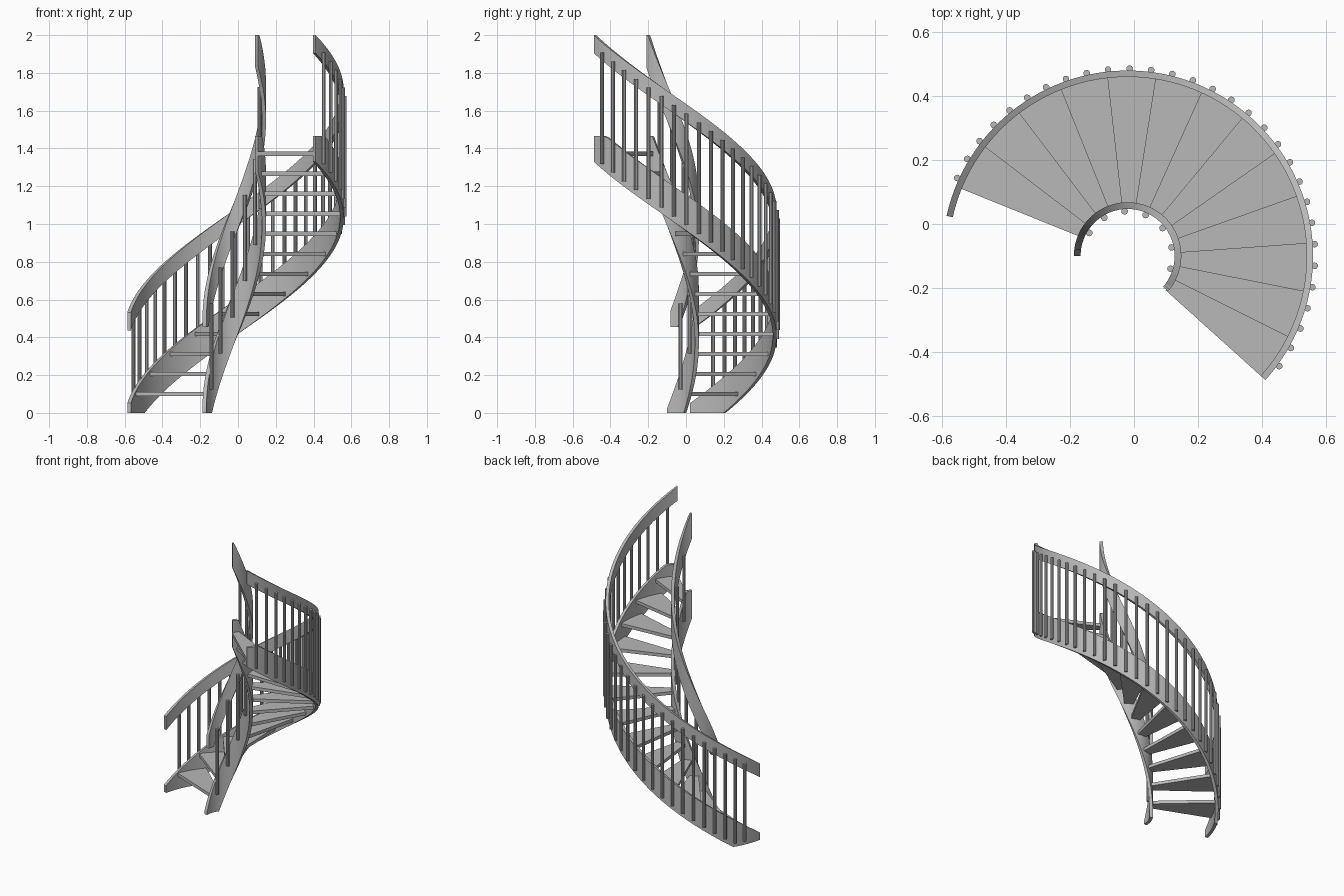
import bpy, bmesh, math

cube = bpy.data.objects.get("Cube")
if cube:
    bpy.data.objects.remove(cube)

CX, CY = -0.02, -0.10          # axis of the spiral
END = -42                      # angle of the top end, degrees

grey = bpy.data.materials.new("plain grey")
grey.diffuse_color = (0.48, 0.48, 0.48, 1)
grey.use_nodes = True
bsdf = grey.node_tree.nodes["Principled BSDF"]
bsdf.inputs["Base Color"].default_value = (0.48, 0.48, 0.48, 1)
bsdf.inputs["Roughness"].default_value = 0.7


def polar(r, deg, z):
    a = math.radians(deg)
    return (CX + r * math.cos(a), CY + r * math.sin(a), z)


def finish(bm, name, smooth=True):
    bmesh.ops.recalc_face_normals(bm, faces=bm.faces)
    mesh = bpy.data.meshes.new(name)
    bm.to_mesh(mesh)
    bm.free()
    mesh.materials.append(grey)
    ob = bpy.data.objects.new(name, mesh)
    bpy.context.collection.objects.link(ob)
    if smooth:
        bpy.ops.object.select_all(action='DESELECT')
        ob.select_set(True)
        bpy.context.view_layer.objects.active = ob
        bpy.ops.object.shade_smooth_by_angle(angle=math.radians(30))
    return ob


def sweep(name, r0, r1, start, end, low, high, steps):
    """Curved bar of rectangular section; low and high give z at an angle."""
    bm = bmesh.new()
    rings = []
    for i in range(steps + 1):
        t = start + (end - start) * i / steps
        lo, hi = low(t), high(t)
        rings.append([bm.verts.new(polar(r, t, z))
                      for r, z in ((r0, lo), (r1, lo), (r1, hi), (r0, hi))])
    for a, b in zip(rings, rings[1:]):
        for k in range(4):
            n = (k + 1) % 4
            bm.faces.new((a[k], a[n], b[n], b[k]))
    bm.faces.new(rings[0])
    bm.faces.new(rings[-1])
    return finish(bm, name)


def baluster(name, r, deg, z0, z1, radius=0.0105):
    bm = bmesh.new()
    bmesh.ops.create_cone(bm, cap_ends=True, segments=10, radius1=radius,
                          radius2=radius, depth=z1 - z0)
    bmesh.ops.translate(bm, verts=bm.verts, vec=polar(r, deg, (z0 + z1) / 2))
    return finish(bm, name)


# Lower edge of each stringer, rising with the turn
def outer(t):
    return 0.00701 * (147.7 - t)


def inner(t):
    return 0.00693 * (143 - t)


# Stringers, cut level at the floor and at the top
sweep("outer_stringer", 0.56, 0.58, 167.5, END,
      lambda t: max(outer(t), 0), lambda t: min(outer(t) + 0.19, 1.465), 96)
sweep("inner_stringer", 0.147, 0.168, 180, END + 1,
      lambda t: max(inner(t), 0), lambda t: min(inner(t) + 0.28, 1.465), 96)

# Handrails
sweep("outer_handrail", 0.56, 0.58, 167.5, END,
      lambda t: outer(t) + 0.575, lambda t: min(outer(t) + 0.67, 2.0), 96)
sweep("inner_handrail", 0.147, 0.168, 173, END + 1,
      lambda t: max(inner(t) + 0.555, 0.455),
      lambda t: min(inner(t) + 0.75, 2.0), 96)

# Wedge treads, each reaching a little under the next
PITCH = 200 / 13
for i in range(13):
    front = 158 - PITCH * i
    back = max(front - 20, END)
    z = 0.1 + 0.106 * i
    sweep(f"tread_{i + 1}", 0.16, 0.565, front, back,
          lambda t: z - 0.011, lambda t: z + 0.011, 8)

# Balusters on the outer face of the outer side
for i in range(30):
    t = 155.4 - 6.6 * i
    baluster(f"outer_baluster_{i + 1}", 0.586, t,
             max(outer(t) + 0.03, 0.03), outer(t) + 0.62)

# Balusters on the inner face of the inner side
for i in range(7):
    t = 149 - 27.6 * i
    baluster(f"inner_baluster_{i + 1}", 0.14, t, inner(t) + 0.165, inner(t) + 0.62)
